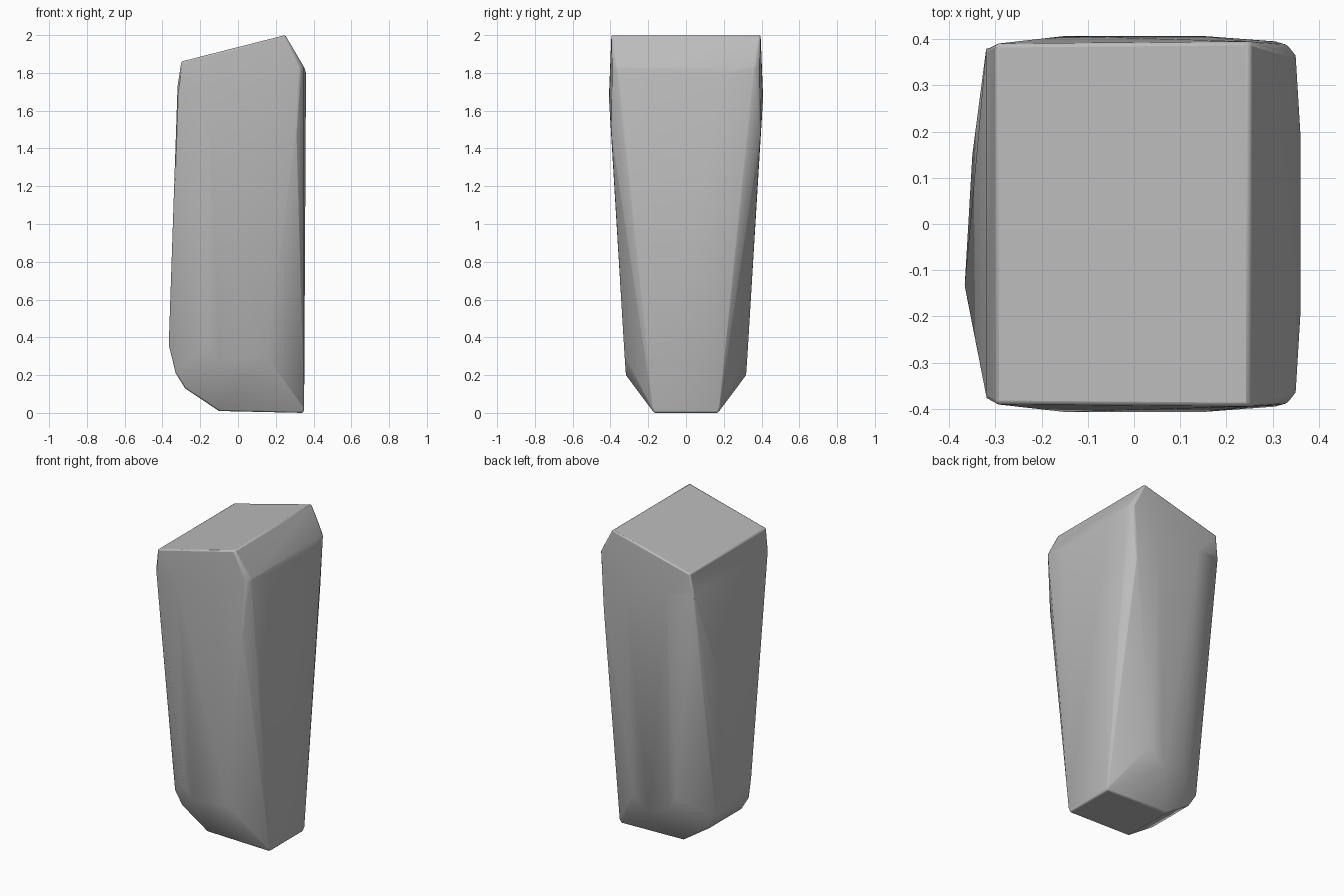
import bpy, bmesh, math

old = bpy.data.objects.get("Cube")
if old:
    bpy.data.objects.remove(old)

stone = bpy.data.materials.new("stone_grey")
stone.use_nodes = True
colour = (0.5, 0.5, 0.5, 1)
stone.diffuse_color = colour
stone.node_tree.nodes["Principled BSDF"].inputs["Base Color"].default_value = colour

# Corners shared by the front and back halves: x, half depth, z
corners = [
    # sloping top and its chamfer
    (-0.30, 0.39, 1.86), (0.25, 0.395, 2.0),
    (0.33, 0.39, 1.83), (0.35, 0.365, 1.83), (-0.32, 0.38, 1.73),
    # bulging upper flanks
    (0.15, 0.407, 1.65), (-0.15, 0.407, 1.7), (0.31, 0.395, 1.48),
    (0.36, 0.2, 1.8),
    # tapered lower flanks
    (0.15, 0.325, 0.3), (0.04, 0.318, 0.2),
    (-0.10, 0.322, 0.27), (-0.16, 0.325, 0.36),
    # rounded toe and foot
    (-0.33, 0.17, 0.21), (-0.28, 0.17, 0.13),
    (-0.10, 0.17, 0.01), (0.345, 0.17, 0.0), (0.35, 0.175, 0.02),
]

bm = bmesh.new()
for x, y, z in corners:
    for side in (-1, 1):
        bm.verts.new((x, side * y, z))
# Uneven ridge on the rounded side
bm.verts.new((-0.367, -0.14, 0.36))
bm.verts.new((-0.35, 0.15, 0.36))

hull = bmesh.ops.convex_hull(bm, input=bm.verts[:])
spare = {v for v in hull["geom_interior"] if isinstance(v, bmesh.types.BMVert)}
bmesh.ops.delete(bm, geom=list(spare), context="VERTS")
bmesh.ops.dissolve_limit(bm, angle_limit=math.radians(0.5),
                         verts=bm.verts[:], edges=bm.edges[:])
bmesh.ops.recalc_face_normals(bm, faces=bm.faces[:])

mesh = bpy.data.meshes.new("stone_block")
bm.to_mesh(mesh)
bm.free()
mesh.materials.append(stone)
block = bpy.data.objects.new("stone_block", mesh)
bpy.context.collection.objects.link(block)

# Slightly worn edges, soft shading on the shallow facets
bevel = block.modifiers.new("worn_edges", "BEVEL")
bevel.width = 0.008
bevel.segments = 2
bevel.limit_method = "ANGLE"
bevel.angle_limit = math.radians(35)
bpy.context.view_layer.objects.active = block
block.select_set(True)
bpy.ops.object.shade_smooth_by_angle(angle=math.radians(30))
